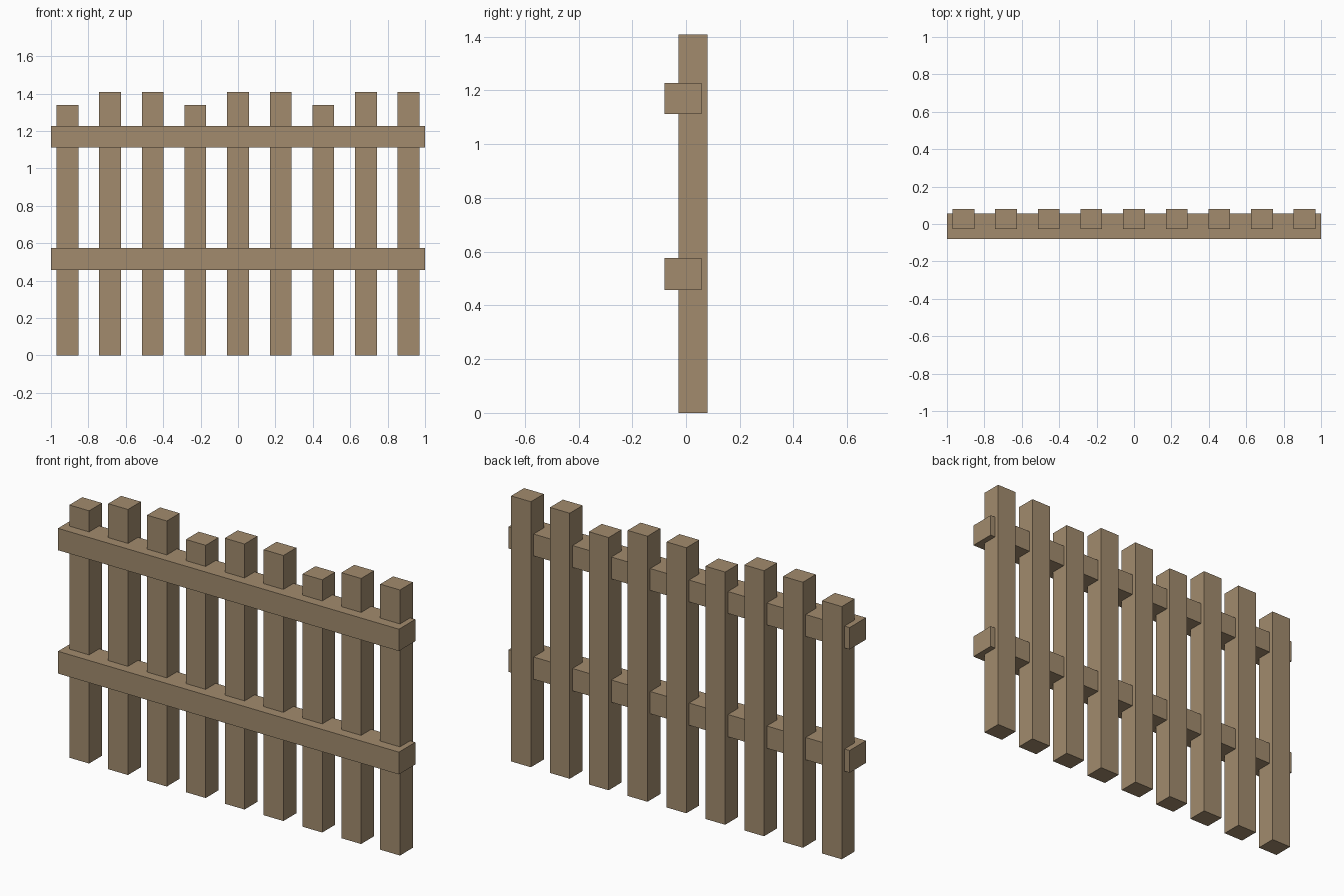
import bpy

if "Cube" in bpy.data.objects:
    bpy.data.objects.remove(bpy.data.objects["Cube"])

# Single weathered wood colour
wood = bpy.data.materials.new("weathered_wood")
wood.diffuse_color = (0.36, 0.26, 0.155, 1.0)
wood.use_nodes = True
wood.node_tree.nodes["Principled BSDF"].inputs["Base Color"].default_value = wood.diffuse_color


def box(name, x, y, z):
    """Add a box spanning the given (min, max) ranges."""
    ranges = (x, y, z)
    bpy.ops.mesh.primitive_cube_add(size=1, location=[(a + b) / 2 for a, b in ranges])
    obj = bpy.context.object
    obj.name = name
    obj.scale = [b - a for a, b in ranges]
    bpy.ops.object.transform_apply(location=False, rotation=False, scale=True)
    obj.data.materials.append(wood)
    return obj


# Upright pickets, every third one a little shorter
for i in range(9):
    cx = (i - 4) * 0.228
    top = 1.34 if i % 3 == 0 else 1.408
    box(f"picket_{i + 1}", (cx - 0.058, cx + 0.058), (-0.028, 0.08), (0, top))

# Horizontal rails running through the front of the pickets
box("lower_rail", (-1, 1), (-0.08, 0.057), (0.458, 0.576))
box("upper_rail", (-1, 1), (-0.08, 0.057), (1.112, 1.228))
